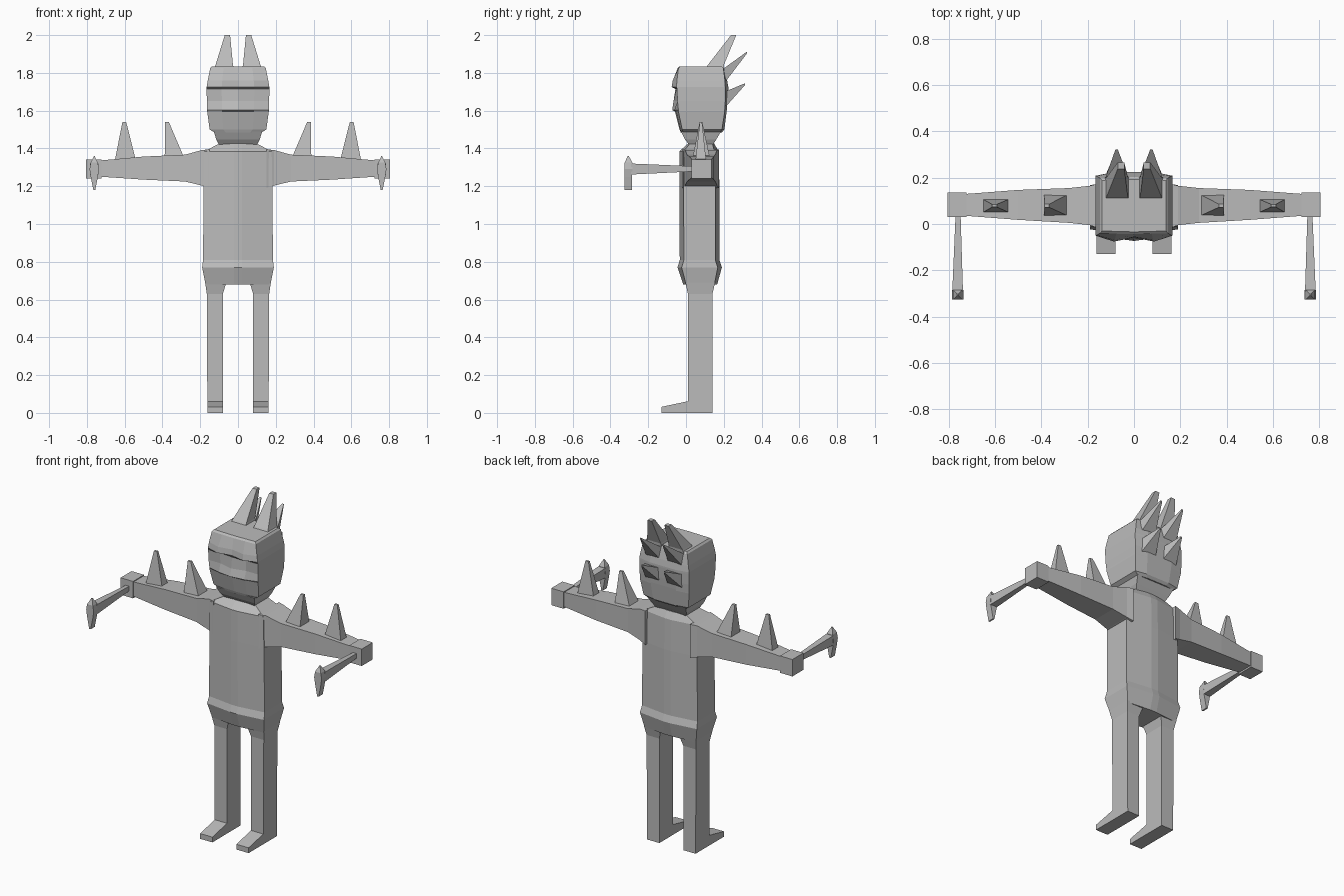
import bpy, bmesh

grey = bpy.data.materials.new("stone grey")
grey.diffuse_color = (0.5, 0.5, 0.5, 1)


def loft(name, rings, mirror=False):
    """Skin a list of equal-length point rings, capped at both ends."""
    bm = bmesh.new()
    loops = [[bm.verts.new(p) for p in ring] for ring in rings]
    n = len(loops[0])
    for a, b in zip(loops, loops[1:]):
        for i in range(n):
            j = (i + 1) % n
            bm.faces.new((a[i], a[j], b[j], b[i]))
    bm.faces.new(loops[0][::-1])
    bm.faces.new(loops[-1])
    bmesh.ops.recalc_face_normals(bm, faces=bm.faces)
    me = bpy.data.meshes.new(name)
    bm.to_mesh(me)
    bm.free()
    me.materials.append(grey)
    ob = bpy.data.objects.new(name, me)
    bpy.context.collection.objects.link(ob)
    if mirror:
        ob.modifiers.new("mirror", 'MIRROR')
    return ob


def rect_z(z, x0, x1, y0, y1):
    return [(x0, y0, z), (x1, y0, z), (x1, y1, z), (x0, y1, z)]


def rect_x(x, y0, y1, z0, z1):
    return [(x, y0, z0), (x, y1, z0), (x, y1, z1), (x, y0, z1)]


def rect_y(y, x0, x1, z0, z1):
    return [(x0, y, z0), (x1, y, z0), (x1, y, z1), (x0, y, z1)]


# Torso and hips: eight-sided rings (z, half width, front, back, corner inset)
def torso_ring(z, w, f, b, c):
    m = 0.022
    return [(-w, f + c, z), (-m, f, z), (m, f, z), (w, f + c, z),
            (w, b - c, z), (m, b, z), (-m, b, z), (-w, b - c, z)]


loft("torso", [torso_ring(*r) for r in (
    (0.68, 0.172, -0.015, 0.165, 0.015),
    (0.77, 0.190, -0.045, 0.190, 0.022),
    (0.81, 0.185, -0.033, 0.177, 0.022),
    (1.20, 0.182, -0.035, 0.177, 0.022),
    (1.385, 0.178, -0.035, 0.172, 0.022),
    (1.425, 0.10, 0.01, 0.15, 0.01))])

# Legs flare into the hips
loft("leg", [
    rect_z(0, 0.08, 0.162, 0.01, 0.14),
    rect_z(0.63, 0.08, 0.165, 0.01, 0.14),
    rect_z(0.69, 0.062, 0.174, -0.003, 0.154)], True)
loft("foot", [
    rect_y(0.012, 0.08, 0.162, 0, 0.062),
    rect_y(-0.13, 0.08, 0.162, 0, 0.032)], True)

# Arms with a squared fist at the end
loft("arm", [rect_x(*r) for r in (
    (0.15, -0.02, 0.175, 1.19, 1.395),
    (0.19, -0.005, 0.165, 1.203, 1.392),
    (0.28, 0.005, 0.155, 1.225, 1.367),
    (0.50, 0.018, 0.147, 1.235, 1.357),
    (0.722, 0.035, 0.13, 1.25, 1.337))], True)
loft("fist", [rect_x(x, 0.03, 0.135, 1.24, 1.342) for x in (0.722, 0.805)], True)

# Spikes along the arms
loft("outer_arm_spike", [
    rect_z(1.335, 0.54, 0.652, 0.05, 0.107),
    rect_z(1.54, 0.592, 0.612, 0.073, 0.085)], True)
loft("inner_arm_spike", [
    rect_z(1.35, 0.285, 0.388, 0.035, 0.127),
    rect_z(1.54, 0.366, 0.386, 0.072, 0.086)], True)

# Hand picks: shaft, then a pointed head
loft("pick_shaft", [
    rect_y(0.035, 0.748, 0.770, 1.278, 1.306),
    rect_y(-0.29, 0.738, 0.784, 1.262, 1.32)], True)
loft("pick_head", [
    rect_z(1.18, 0.756, 0.766, -0.325, -0.286),
    rect_z(1.25, 0.742, 0.780, -0.325, -0.286),
    rect_z(1.29, 0.736, 0.786, -0.325, -0.284),
    rect_z(1.325, 0.742, 0.780, -0.325, -0.284),
    rect_z(1.36, 0.759, 0.763, -0.308, -0.303)], True)


# Head: rings (z, half width, corner front, cheek front, centre front, back corner, back)
def head_ring(z, w, fc, fm, f, bc, b):
    m = w * 0.52
    return [(-w, fc, z), (-m, fm, z), (0, f, z), (m, fm, z), (w, fc, z),
            (w, bc, z), (m, b, z), (0, b, z), (-m, b, z), (-w, bc, z)]


loft("head", [head_ring(*r) for r in (
    (1.485, 0.125, -0.015, -0.025, -0.028, 0.18, 0.19),
    (1.50, 0.150, -0.020, -0.030, -0.034, 0.19, 0.203),
    (1.595, 0.163, -0.040, -0.052, -0.058, 0.205, 0.215),
    (1.603, 0.163, -0.040, -0.062, -0.073, 0.205, 0.216),
    (1.65, 0.165, -0.045, -0.045, -0.066, 0.208, 0.220),
    (1.715, 0.166, -0.048, -0.050, -0.056, 0.208, 0.224),
    (1.725, 0.166, -0.050, -0.076, -0.058, 0.208, 0.224),
    (1.76, 0.160, -0.048, -0.070, -0.055, 0.206, 0.218),
    (1.825, 0.147, -0.040, -0.042, -0.044, 0.198, 0.202),
    (1.835, 0.138, -0.030, -0.032, -0.034, 0.188, 0.192))])

# Jaw and neck
loft("jaw", [
    rect_z(1.415, 0.098, -0.098, 0.02, 0.14),
    rect_z(1.447, 0.115, -0.115, -0.005, 0.16),
    rect_z(1.49, 0.128, -0.128, -0.026, 0.186)])

# Crest spikes on the crown, then two rows swept up from the back of the head
loft("crown_spike", [
    rect_z(1.825, 0.022, 0.125, 0.105, 0.2),
    rect_z(1.845, 0.027, 0.118, 0.118, 0.202),
    rect_z(2.0, 0.042, 0.07, 0.238, 0.266)], True)
for name, z0, z1, base_y, tip_y, tip_z in (
        ("upper_back_spike", 1.735, 1.82, 0.195, 0.322, 1.912),
        ("lower_back_spike", 1.615, 1.70, 0.205, 0.312, 1.745)):
    loft(name, [
        rect_y(base_y, 0.022, 0.125, z0, z1),
        rect_y(tip_y, 0.07, 0.08, tip_z - 0.01, tip_z)], True)
